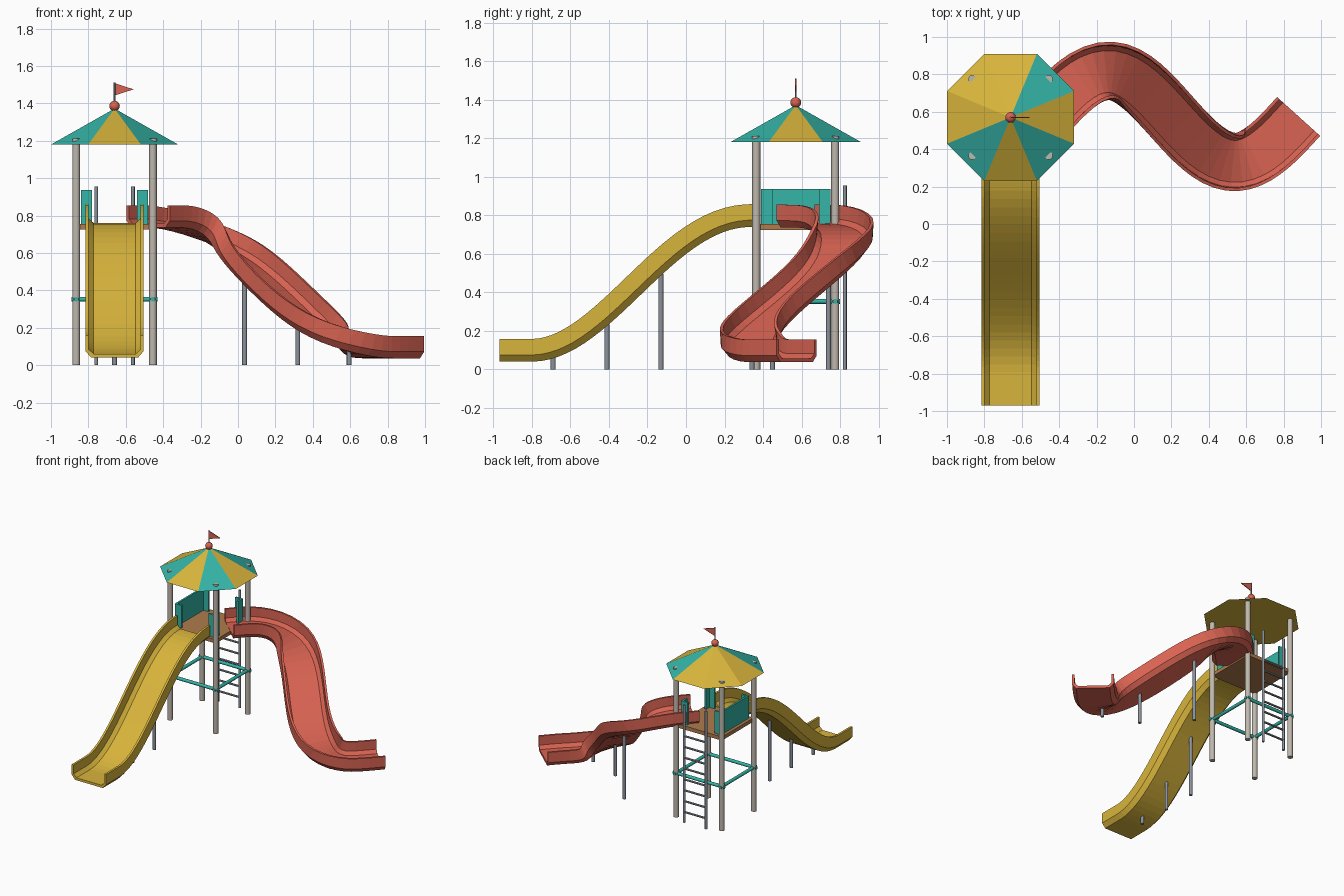
import bpy, bmesh, math
from mathutils import Vector, Matrix

cube = bpy.data.objects.get("Cube")
if cube:
    bpy.data.objects.remove(cube, do_unlink=True)


def material(name, rgb):
    m = bpy.data.materials.new(name)
    m.use_nodes = True
    m.diffuse_color = (*rgb, 1)
    m.node_tree.nodes["Principled BSDF"].inputs["Base Color"].default_value = (*rgb, 1)
    return m


YELLOW = material("yellow", (0.69, 0.46, 0.045))
TEAL = material("teal", (0.035, 0.46, 0.39))
RED = material("red", (0.69, 0.125, 0.085))
WOOD = material("wood_brown", (0.43, 0.2, 0.075))
POST = material("warm_grey", (0.52, 0.48, 0.42))
STEEL = material("steel_grey", (0.26, 0.29, 0.33))

CX, CY = -0.66, 0.57          # tower centre
HALF = 0.205                  # centre to post
DECK = 0.755                  # deck height


def finish(name, bm, *mats):
    bmesh.ops.recalc_face_normals(bm, faces=bm.faces)
    me = bpy.data.meshes.new(name)
    bm.to_mesh(me)
    bm.free()
    for m in mats:
        me.materials.append(m)
    ob = bpy.data.objects.new(name, me)
    bpy.context.scene.collection.objects.link(ob)
    return ob


def rod(name, a, b, r, mat, sides=12):
    a, b = Vector(a), Vector(b)
    d = b - a
    place = Matrix.Translation((a + b) / 2) @ d.to_track_quat("Z", "Y").to_matrix().to_4x4()
    bm = bmesh.new()
    bmesh.ops.create_cone(bm, cap_ends=True, segments=sides, radius1=r, radius2=r,
                          depth=d.length, matrix=place)
    ob = finish(name, bm, mat)
    for p in ob.data.polygons:
        p.use_smooth = len(p.vertices) == 4
    ob.data.set_sharp_from_angle(angle=math.radians(40))
    return ob


def box(name, lo, hi, mat):
    lo, hi = Vector(lo), Vector(hi)
    bm = bmesh.new()
    place = Matrix.Translation((lo + hi) / 2) @ Matrix.Diagonal((*(hi - lo), 1))
    bmesh.ops.create_cube(bm, size=1, matrix=place)
    return finish(name, bm, mat)


# Chute cross-section: (sideways, up), half of it mirrored
half = [(0.125, 0), (0.155, 0.035), (0.155, 0.118), (0.138, 0.118), (0.138, 0.045), (0.112, 0.02)]
PROFILE = half + [(-x, z) for x, z in reversed(half)]


def chute(name, path, steps, mat):
    bm = bmesh.new()
    rings = []
    for i in range(steps + 1):
        t = i / steps
        tangent = (path(min(t + 0.002, 1)) - path(max(t - 0.002, 0))).normalized()
        side = tangent.cross(Vector((0, 0, 1))).normalized()
        up = side.cross(tangent)
        p = path(t)
        rings.append([bm.verts.new(p + side * x + up * z) for x, z in PROFILE])
    n = len(PROFILE)
    for a, b in zip(rings, rings[1:]):
        for k in range(n):
            bm.faces.new((a[k], a[(k + 1) % n], b[(k + 1) % n], b[k]))
    bm.faces.new(rings[0])
    bm.faces.new(rings[-1])
    return finish(name, bm, mat)


def drop(t, start, end):
    s = min(max((t - start) / (end - start), 0), 1)
    return 0.04 + 0.35 * (1 + math.cos(math.pi * s))


def straight_path(t):
    return Vector((CX, 0.365 - 1.335 * t, drop(t, 0.02, 0.875)))


def wavy_path(t):
    return Vector((-0.48 + 1.36 * t, 0.575 + 0.24 * math.sin(2 * math.pi * t),
                   drop(t, 0.05, 0.9) - 0.003))


# Slides and their legs
chute("straight_slide", straight_path, 30, YELLOW)
chute("wavy_slide", wavy_path, 34, RED)
for label, path, spots in (("straight", straight_path, (0.371, 0.581, 0.79)),
                           ("wavy", wavy_path, (0.379, 0.588, 0.79))):
    for i, t in enumerate(spots):
        p = path(t)
        rod(f"{label}_slide_leg_{i + 1}", (p.x, p.y, 0), (p.x, p.y, p.z + 0.008), 0.013, STEEL)

# Tower posts and deck
for sx in (-1, 1):
    for sy in (-1, 1):
        x, y = CX + sx * HALF, CY + sy * HALF
        rod("tower_post", (x, y, 0), (x, y, 1.212), 0.021, POST)
box("deck", (CX - 0.205, CY - 0.205, 0.725), (CX + 0.205, CY + 0.205, DECK), WOOD)

# Brace ring around the posts
for s in (-1, 1):
    o, e = s * HALF, HALF + 0.025
    rod("brace_bar", (CX - e, CY + o, 0.353), (CX + e, CY + o, 0.353), 0.013, TEAL)
    rod("brace_bar", (CX + o, CY - e, 0.353), (CX + o, CY + e, 0.353), 0.013, TEAL)

# Guard panels: one full side, narrow pairs beside each opening
IN, OUT, GAP, TOP = 0.165, 0.18, 0.12, 0.937
box("side_panel", (CX - OUT, CY - OUT, DECK), (CX - IN, CY + OUT, TOP), TEAL)
for s in (-1, 1):
    for e in (-1, 1):
        xs = sorted((CX + s * GAP, CX + s * OUT))
        ys = sorted((CY + e * IN, CY + e * OUT))
        box("opening_panel", (xs[0], ys[0], DECK), (xs[1], ys[1], TOP), TEAL)
    ys = sorted((CY + s * GAP, CY + s * OUT))
    box("opening_panel", (CX + IN, ys[0], DECK), (CX + OUT, ys[1], TOP), TEAL)

# Ladder at the back
LY, LW = 0.825, 0.098
for s in (-1, 1):
    rod("ladder_rail", (CX + s * LW, LY, 0), (CX + s * LW, LY, 0.955), 0.01, STEEL)
for i in range(8):
    z = 0.085 + 0.088 * i
    rod("ladder_rung", (CX - LW, LY, z), (CX + LW, LY, z), 0.008, STEEL, 8)

# Roof: eight-sided cone with coloured sectors
bm = bmesh.new()
R = 0.34 / math.cos(math.pi / 8)
rim = [bm.verts.new((CX + R * math.cos((k - 0.5) * math.pi / 4),
                     CY + R * math.sin((k - 0.5) * math.pi / 4), 1.18)) for k in range(8)]
apex = bm.verts.new((CX, CY, 1.372))
for k in range(8):
    f = bm.faces.new((rim[k], rim[(k + 1) % 8], apex))
    f.material_index = 1 if k in (1, 5, 7) else 0
bm.faces.new(rim)
finish("roof", bm, YELLOW, TEAL)

# Finial ball, flagpole and pennant
bm = bmesh.new()
bmesh.ops.create_uvsphere(bm, u_segments=16, v_segments=10, radius=0.028,
                          matrix=Matrix.Translation((CX, CY, 1.386)))
for f in bm.faces:
    f.smooth = True
finish("finial_ball", bm, RED)
rod("flagpole", (CX, CY, 1.37), (CX, CY, 1.512), 0.005, STEEL, 8)
bm = bmesh.new()
tri = [bm.verts.new((CX + x, CY - 0.003, z)) for x, z in ((0, 1.442), (0.102, 1.475), (0, 1.508))]
face = bm.faces.new(tri)
ext = bmesh.ops.extrude_face_region(bm, geom=[face])["geom"]
bmesh.ops.translate(bm, vec=(0, 0.006, 0), verts=[v for v in ext if isinstance(v, bmesh.types.BMVert)])
finish("pennant", bm, RED)
